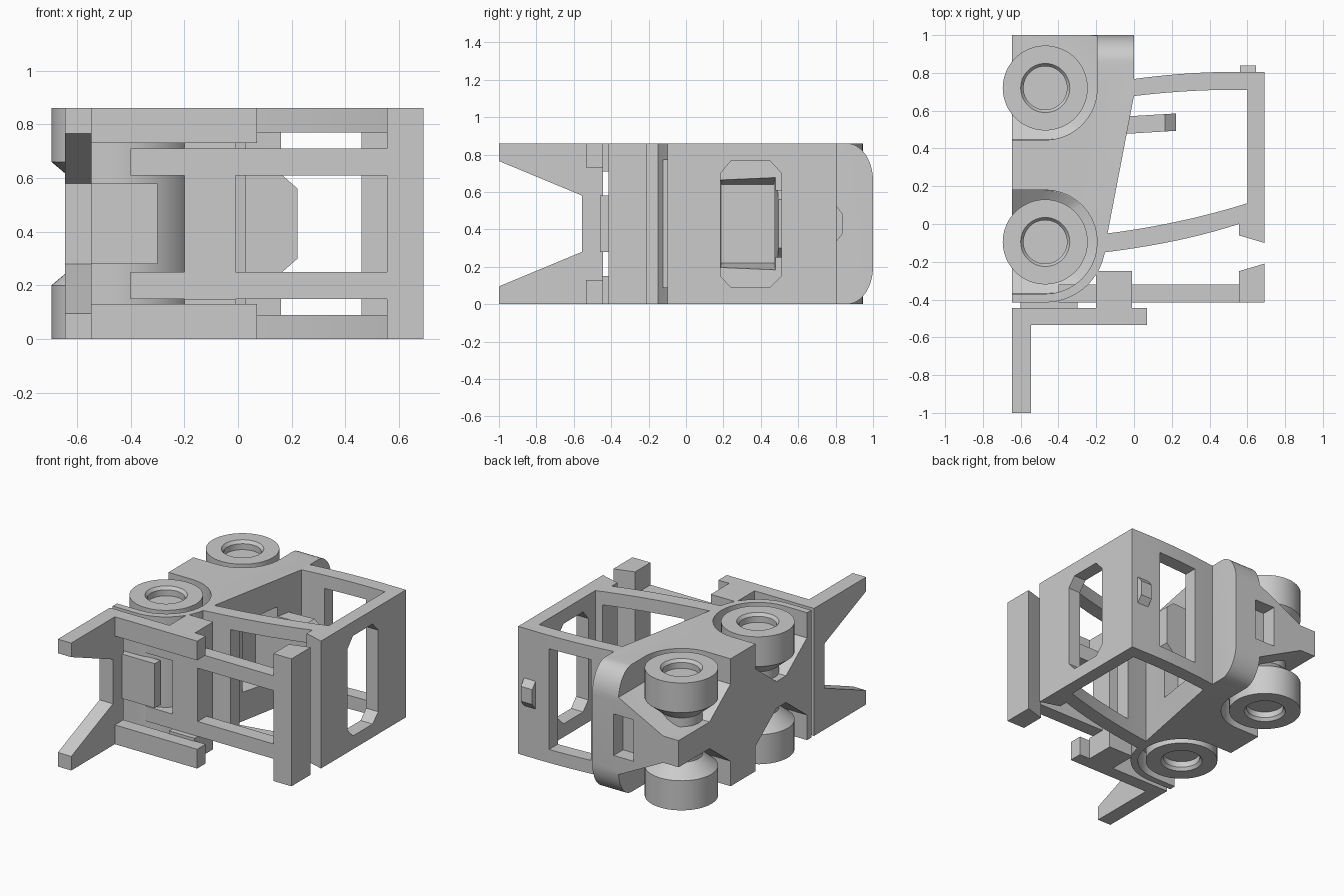
import bpy, bmesh
from math import sin, cos, pi, radians
from mathutils import Vector

cube = bpy.data.objects.get("Cube")
if cube:
    bpy.data.objects.remove(cube)

W = 0.86  # full width across z
grey = bpy.data.materials.new("plain_grey")
grey.use_nodes = True
grey.diffuse_color = (0.6, 0.6, 0.6, 1)
grey.node_tree.nodes["Principled BSDF"].inputs["Base Color"].default_value = (0.6, 0.6, 0.6, 1)


def loft(name, low, high):
    """Solid between two matching loops of 3D points."""
    bm = bmesh.new()
    a = [bm.verts.new(p) for p in low]
    b = [bm.verts.new(p) for p in high]
    n = len(a)
    bm.faces.new(a)
    bm.faces.new(b)
    for i in range(n):
        j = (i + 1) % n
        bm.faces.new((a[i], a[j], b[j], b[i]))
    bmesh.ops.recalc_face_normals(bm, faces=bm.faces)
    me = bpy.data.meshes.new(name)
    bm.to_mesh(me)
    bm.free()
    me.materials.append(grey)
    ob = bpy.data.objects.new(name, me)
    bpy.context.collection.objects.link(ob)
    return ob


def prism(name, pts, lo, hi, axis="z"):
    """Extrude a 2D outline along one axis."""
    def put(p, h):
        return {"z": (p[0], p[1], h), "x": (h, p[0], p[1]), "y": (p[0], h, p[1])}[axis]
    return loft(name, [put(p, lo) for p in pts], [put(p, hi) for p in pts])


def box(name, x0, x1, y0, y1, z0, z1):
    return prism(name, [(x0, y0), (x1, y0), (x1, y1), (x0, y1)], z0, z1)


def arc(cx, cy, r, a0, a1, n=20):
    return [(cx + r * cos(radians(a0 + (a1 - a0) * i / n)),
             cy + r * sin(radians(a0 + (a1 - a0) * i / n))) for i in range(n + 1)]


def curve(p, q, r, n=10):
    """Quadratic curve through control point q."""
    p, q, r = Vector(p), Vector(q), Vector(r)
    return [tuple(p * (1 - t) ** 2 + q * 2 * t * (1 - t) + r * t * t)
            for t in (i / n for i in range(n + 1))]


def boolean(ob, cutter, op="DIFFERENCE"):
    m = ob.modifiers.new("cut", "BOOLEAN")
    m.object, m.operation, m.solver = cutter, op, "EXACT"
    bpy.context.view_layer.objects.active = ob
    bpy.ops.object.modifier_apply(modifier=m.name)
    bpy.data.objects.remove(cutter)


def smooth(ob):
    bpy.ops.object.select_all(action="DESELECT")
    ob.select_set(True)
    bpy.context.view_layer.objects.active = ob
    bpy.ops.object.shade_smooth_by_angle(angle=radians(30))


AX, FRONT, REAR = -0.47, -0.095, 0.72  # axle positions

# Body with rounded front fender
body = prism("body", [(-0.645, 1), (0, 1), (0, 0.68), (-0.14, -0.05)]
             + arc(AX, FRONT, 0.32, -10, -90) + [(-0.645, -0.415)], 0, W)

# Rounded counterweight corners
plan = [(-0.6, 0), (0.86, 0)]
plan += [(0.86 + 0.14 * sin(t * pi / 24), 0.2 - 0.2 * cos(t * pi / 24)) for t in range(1, 13)]
plan += [(y, W - z) for y, z in reversed(plan)]
boolean(body, prism("plan_cutter", plan, -0.8, 0.2, "x"), "INTERSECT")


# Wheel wells: straight outside, tapering towards the middle
def well_loop(cy, r, cx, rear):
    if rear:
        return [(-0.9, cy - r)] + arc(cx, cy, r, -90, 0) + [(cx + r, 1.1), (-0.9, 1.1)]
    return [(-0.9, cy - r)] + arc(cx, cy, r, -90, 90) + [(-0.9, cy + r)]


for cy, rear in ((FRONT, False), (REAR, True)):
    for side in (0, 1):
        def at(loop, depth):
            return [(x, y, W - depth if side else depth) for x, y in loop]
        wide = well_loop(cy, 0.275, AX, rear)
        deep = well_loop(cy, 0.05, -0.58, rear)
        boolean(body, prism("well_cutter", wide, W - 0.17 if side else -0.1,
                            W + 0.1 if side else 0.17))
        boolean(body, loft("well_taper", at(wide, 0.169), at(deep, 0.34)))

# Recess in the rear panel and sloped floor well in front of the seat
boolean(body, box("recess_cutter", -0.31, -0.16, 0.9, 1.1, 0.29, 0.57))
floor = [(0.19, 0.22), (0.47, 0.22), (0.47, 0.64), (0.19, 0.64)]
rim = [(0.18, 0.17), (0.48, 0.17), (0.48, 0.69), (0.18, 0.69)]
boolean(body, loft("floor_cutter", [(-0.2, y, z) for y, z in floor],
                   [(0.02, y, z) for y, z in rim]))
smooth(body)

# Cab frame: rear pillars, roof and front pillars
outer = curve((-0.02, 0.765), (0.3, 0.81), (0.6, 0.805)) + [(0.69, 0.805), (0.69, -0.1), (0.555, -0.06)]
outer += curve((0.555, 0), (0.25, -0.1), (-0.155, -0.15))
inner = curve((-0.14, -0.05), (0.25, 0.0), (0.6, 0.11)) + curve((0.6, 0.71), (0.3, 0.715), (-0.02, 0.675))
cab = prism("cab_frame", outer + inner, 0, W)
boolean(cab, box("rear_window_cutter", 0.16, 0.46, 0.6, 0.9, 0.09, 0.77))
boolean(cab, box("front_window_cutter", 0.03, 0.555, -0.3, 0.3, 0.09, 0.77))
roof_hole = [(0.24, 0.09), (0.45, 0.09), (0.51, 0.15), (0.51, 0.7),
             (0.45, 0.765), (0.24, 0.765), (0.185, 0.7), (0.185, 0.15)]
boolean(cab, prism("roof_cutter", roof_hole, 0.5, 0.8, "x"))
smooth(cab)

# Rear lamp on the cab
loft("rear_lamp", [(x, 0.80, z) for x, z in ((0.56, 0.33), (0.645, 0.33), (0.645, 0.53), (0.56, 0.53))],
     [(x, 0.84, z) for x, z in ((0.56, 0.38), (0.645, 0.38), (0.645, 0.48), (0.56, 0.48))])

# Seat back with chamfered top
seat = [(-0.06, 0.25), (0.165, 0.25), (0.222, 0.3), (0.222, 0.56), (0.165, 0.61), (-0.06, 0.61)]
loft("seat_back", [(x, 0.48 + 0.06 * x, z) for x, z in seat],
     [(x, 0.572 + 0.06 * x, z) for x, z in seat])

# Wheels, lathed around z
def wheel(name, cy, flip):
    prof = [(0, 0.80), (0.115, 0.80), (0.115, 0.84), (0.13, W), (0.225, W), (0.225, 0.66),
            (0.13, 0.58), (0.13, 0.47), (0, 0.47)]
    bm = bmesh.new()
    vs = [bm.verts.new((r, 0, z)) for r, z in prof]
    es = [bm.edges.new(p) for p in zip(vs, vs[1:])]
    bmesh.ops.spin(bm, geom=vs + es, axis=(0, 0, 1), cent=(0, 0, 0), angle=2 * pi, steps=48)
    bmesh.ops.remove_doubles(bm, verts=bm.verts, dist=0.0001)
    for v in bm.verts:
        v.co = (v.co.x + AX, v.co.y + cy, W - v.co.z if flip else v.co.z)
    bmesh.ops.recalc_face_normals(bm, faces=bm.faces)
    me = bpy.data.meshes.new(name)
    bm.to_mesh(me)
    bm.free()
    me.materials.append(grey)
    ob = bpy.data.objects.new(name, me)
    bpy.context.collection.objects.link(ob)
    smooth(ob)


for cy, end in ((FRONT, "front"), (REAR, "rear")):
    wheel(end + "_wheel_upper", cy, False)
    wheel(end + "_wheel_lower", cy, True)

# Mast: top beam, cross plate and mirrored rails, brackets and carriage bars
prism("mast_top_beam", [(0.555, -0.415), (0.69, -0.415), (0.69, -0.21), (0.555, -0.25)], 0, W)
box("mast_cross_plate", -0.2, -0.01, -0.415, -0.25, 0.15, 0.71)
for side, word in ((0, "lower"), (1, "upper")):
    def span(a, b):
        return (W - b, W - a) if side else (a, b)
    box("mast_rail_" + word, -0.4, 0.56, -0.415, -0.32, *span(0.15, 0.25))
    box("mast_bracket_" + word, -0.2, -0.01, -0.45, -0.25, *span(0, 0.15))
    box("carriage_bar_" + word, -0.56, 0.07, -0.535, -0.445, *span(0, 0.13))

# Forks with their shared base plate
fork = [(-0.445, 0), (-1, 0), (-1, 0.095), (-0.555, 0.28)]
fork += [(y, W - z) for y, z in reversed(fork)]
prism("forks", fork, -0.645, -0.545, "x")
box("carriage_link", -0.6, -0.3, -0.46, -0.40, 0.28, 0.58)
